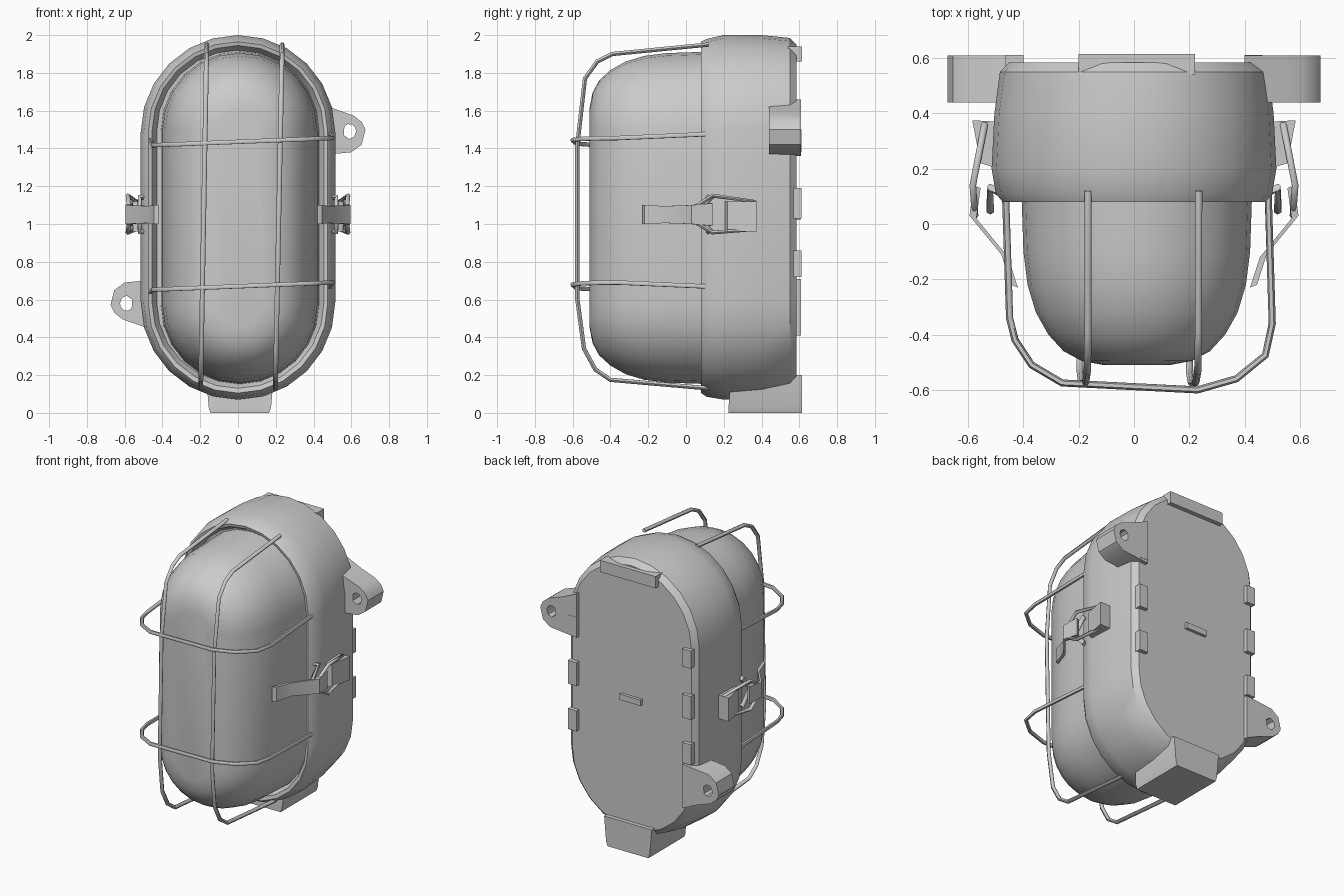
import bpy, bmesh, math
from mathutils import Vector

if "Cube" in bpy.data.objects:
    bpy.data.objects.remove(bpy.data.objects["Cube"])

ZC = 1.035


def finish(name, bm, angle=35, mirror=False):
    bmesh.ops.recalc_face_normals(bm, faces=bm.faces)
    me = bpy.data.meshes.new(name)
    bm.to_mesh(me)
    bm.free()
    ob = bpy.data.objects.new(name, me)
    bpy.context.collection.objects.link(ob)
    bpy.ops.object.select_all(action='DESELECT')
    ob.select_set(True)
    bpy.context.view_layer.objects.active = ob
    bpy.ops.object.shade_smooth_by_angle(angle=math.radians(angle))
    if mirror:
        ob.modifiers.new("mirror", 'MIRROR')
    return ob


def loft(bm, rings, caps=True, closed=False):
    vs = [[bm.verts.new(p) for p in r] for r in rings]
    n = len(vs[0])
    pairs = list(zip(vs, vs[1:])) + ([(vs[-1], vs[0])] if closed else [])
    for a, b in pairs:
        for i in range(n):
            j = (i + 1) % n
            bm.faces.new((a[i], a[j], b[j], b[i]))
    if caps:
        bm.faces.new(vs[0])
        bm.faces.new(vs[-1])


def stadium(y, hw, z0, z1, cx=0.0, n=12):
    pts = []
    for zc, start in ((z1 - hw, 0), (z0 + hw, math.pi)):
        for i in range(n + 1):
            a = start + math.pi * i / n
            pts.append(Vector((cx + hw * math.cos(a), y, zc + hw * math.sin(a))))
    return pts


def box(bm, x0, x1, y0, y1, z0, z1):
    loft(bm, [[(x0, y0, z), (x1, y0, z), (x1, y1, z), (x0, y1, z)] for z in (z0, z1)])


def wire(name, pts, r=0.013, cyclic=False, mirror=False):
    cu = bpy.data.curves.new(name, 'CURVE')
    cu.dimensions = '3D'
    cu.bevel_depth = r
    cu.bevel_resolution = 1
    cu.use_fill_caps = True
    sp = cu.splines.new('POLY')
    sp.points.add(len(pts) - 1)
    for p, co in zip(sp.points, pts):
        p.co = (*co, 1)
    sp.use_cyclic_u = cyclic
    ob = bpy.data.objects.new(name, cu)
    bpy.context.collection.objects.link(ob)
    bpy.ops.object.select_all(action='DESELECT')
    ob.select_set(True)
    bpy.context.view_layer.objects.active = ob
    bpy.ops.object.convert(target='MESH')
    bpy.ops.object.shade_smooth_by_angle(angle=math.radians(60))
    if mirror:
        bpy.context.object.modifiers.new("mirror", 'MIRROR')


# Housing with front lip and shallow chamfered back
bm = bmesh.new()
loft(bm, [stadium(*r) for r in (
    (0.13, 0.38, 0.20, 1.87), (0.13, 0.43, 0.155, 1.92), (0.085, 0.455, 0.13, 1.945),
    (0.08, 0.475, 0.105, 1.965), (0.11, 0.50, 0.085, 1.98), (0.20, 0.515, 0.07, 2.0),
    (0.40, 0.505, 0.085, 2.0), (0.55, 0.485, 0.115, 1.985), (0.585, 0.45, 0.15, 1.95))])
finish("housing", bm)

# Glass dome
bm = bmesh.new()
loft(bm, [stadium(y, 0.42 - d, 0.15 + d, 1.915 - d, 0.01) for y, d in (
    (0.2, 0), (-0.1, 0.01), (-0.22, 0.025), (-0.32, 0.055), (-0.40, 0.10),
    (-0.46, 0.155), (-0.495, 0.22), (-0.51, 0.30))])
finish("glass_dome", bm, 50)

# Raised wall pads around the back edge
bm = bmesh.new()
for z0, z1 in ((0.72, 0.86), (1.03, 1.19), (1.38, 1.5)):
    box(bm, 0.40, 0.465, 0.55, 0.612, z0, z1)
finish("side_wall_pads", bm, mirror=True)
bm = bmesh.new()
box(bm, -0.2, 0.22, 0.54, 0.615, 1.86, 1.94)
box(bm, -0.08, 0.08, 0.57, 0.605, 1.02, 1.06)
finish("back_wall_pads", bm)

# Cable entry at the bottom
bm = bmesh.new()
loft(bm, [[(-w + 0.01, y0, z), (w + 0.01, y0, z), (w + 0.01, 0.613, z), (-w + 0.01, 0.613, z)]
          for w, y0, z in ((0.155, 0.225, 0.0), (0.165, 0.225, 0.03), (0.18, 0.24, 0.2))])
finish("cable_entry", bm)

# Two pierced mounting lugs, point-symmetric about the housing centre
outline = [(0.40, 1.66), (0.51, 1.61), (0.61, 1.575), (0.655, 1.54), (0.675, 1.50),
           (0.655, 1.42), (0.60, 1.38), (0.40, 1.36)]
angles = [140, 105, 65, 30, 0, -45, -90, -150]
hole = [(0.59 + 0.035 * math.cos(math.radians(a)), 1.49 + 0.04 * math.sin(math.radians(a)))
        for a in angles]
for side, name in ((1, "right_mounting_lug"), (-1, "left_mounting_lug")):
    bm = bmesh.new()
    loft(bm, [[(side * x, y, ZC + side * (z - ZC)) for x, z in ps]
              for ps, y in ((outline, 0.44), (outline, 0.61), (hole, 0.61), (hole, 0.44))],
         caps=False, closed=True)
    finish(name, bm)

# Guard cage: vertical wires
profile = [(0.12, 1.95), (-0.39, 1.90), (-0.47, 1.86), (-0.535, 1.77), (-0.575, 1.42),
           (-0.575, 0.60), (-0.54, 0.34), (-0.48, 0.23), (-0.40, 0.175), (0.12, 0.13)]
for name, top, bottom in (("left_guard_wire", -0.165, -0.20), ("right_guard_wire", 0.235, 0.195)):
    wire(name, [(bottom + (top - bottom) * z / 2, y, z) for y, z in profile])

# Guard cage: horizontal wires, slightly tilted
plan = [(-0.465, 0.12), (-0.45, -0.34), (-0.43, -0.42), (-0.37, -0.51), (-0.26, -0.575),
        (0.23, -0.60), (0.37, -0.56), (0.475, -0.475), (0.50, -0.36), (0.485, 0.12)]
for name, z, bend in (("upper_guard_wire", 1.435, -0.025), ("lower_guard_wire", 0.67, 0.015)):
    wire(name, [(x, y, z + 0.03 * x - bend * (y + 0.25) / 0.35) if y > 0 else
                (x, y, z + 0.04 * x) for x, y in plan])

# Side clips: catch plate on the housing, mirrored
bm = bmesh.new()
loft(bm, [[(0.49, 0.2, z0), (0.49, 0.37, z0), (0.585, 0.375, z0), (0.555, 0.22, z0)]
          for z0 in (0.96, 1.12)])
finish("clip_catch", bm, mirror=True)

# Clip strap bending from the hinge in to the dome
bm = bmesh.new()
strap = [(0.58, 0.14), (0.595, 0.03), (0.48, -0.11), (0.445, -0.22)]
loft(bm, [[(x, y, ZC + 0.015 - h), (x - 0.025, y - 0.01, ZC + 0.015 - h),
           (x - 0.025, y - 0.01, ZC + 0.015 + h), (x, y, ZC + 0.015 + h)]
          for (x, y), h in zip(strap, (0.06, 0.05, 0.045, 0.05))])
finish("clip_strap", bm, mirror=True)

# Clip bail loop and hinge pin
wire("clip_bail", [(0.54, 0.36, 1.12), (0.583, 0.14, 1.15), (0.575, 0.03, 1.08),
                   (0.575, 0.03, 1.02), (0.583, 0.14, 0.955), (0.54, 0.36, 0.97)],
     0.012, True, True)
wire("clip_hook", [(0.47, 0.11, 1.14), (0.52, 0.13, 1.14), (0.52, 0.05, 1.05),
                   (0.52, 0.13, 0.96), (0.47, 0.11, 0.96)], 0.016, False, True)
